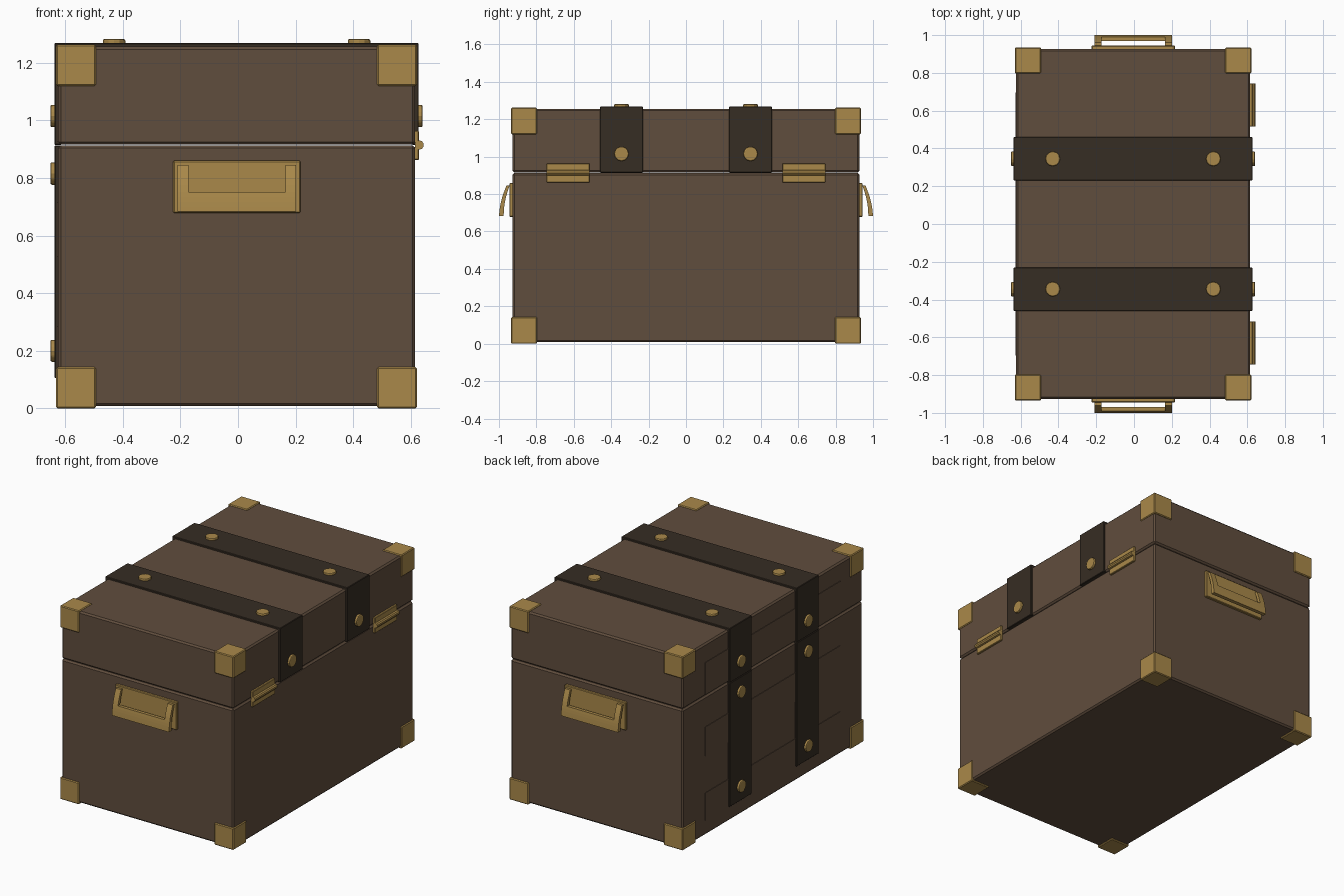
import bpy
import bmesh
from math import pi, sin
from mathutils import Matrix, Vector

cube = bpy.data.objects.get("Cube")
if cube:
    bpy.data.objects.remove(cube, do_unlink=True)


def material(name, rgb):
    m = bpy.data.materials.new(name)
    m.use_nodes = True
    m.diffuse_color = (*rgb, 1)
    m.node_tree.nodes["Principled BSDF"].inputs["Base Color"].default_value = (*rgb, 1)
    return m


BROWN = material("brown leather", (0.118, 0.075, 0.047))
DARK = material("dark strap leather", (0.037, 0.026, 0.017))
BRASS = material("aged brass", (0.40, 0.25, 0.068))


def finish(name, bm, mat, bevel=0.0, segments=1):
    bmesh.ops.recalc_face_normals(bm, faces=bm.faces)
    mesh = bpy.data.meshes.new(name)
    bm.to_mesh(mesh)
    bm.free()
    mesh.materials.append(mat)
    ob = bpy.data.objects.new(name, mesh)
    bpy.context.collection.objects.link(ob)
    if bevel:
        mod = ob.modifiers.new("soft edges", "BEVEL")
        mod.width = bevel
        mod.segments = segments
    return ob


def add_box(bm, lo, hi):
    lo, hi = Vector(lo), Vector(hi)
    place = Matrix.Translation((lo + hi) / 2) @ Matrix.Diagonal((*(hi - lo), 1))
    bmesh.ops.create_cube(bm, size=1, matrix=place)


def box(name, lo, hi, mat, bevel=0.0):
    bm = bmesh.new()
    add_box(bm, lo, hi)
    return finish(name, bm, mat, bevel)


def cylinder(name, centre, axis, radius, depth, sides, mat, bevel=0.0):
    bm = bmesh.new()
    turn = Vector((0, 0, 1)).rotation_difference(Vector(axis)).to_matrix().to_4x4()
    bmesh.ops.create_cone(bm, cap_ends=True, segments=sides, radius1=radius,
                          radius2=radius, depth=depth,
                          matrix=Matrix.Translation(centre) @ turn)
    return finish(name, bm, mat, bevel, 2)


# Case dimensions
X0, X1, Y, SEAM, TOP = -0.625, 0.615, 0.927, 0.914, 1.256

# Chest body and lid
box("chest_body", (X0, -Y, 0.008), (X1, Y, SEAM - 0.001), BROWN, 0.01)
box("chest_lid", (X0, -Y, SEAM + 0.001), (X1, Y, TOP), BROWN, 0.01)

# Shallow panels on the opening side
for i, (low, high) in enumerate([(0.105, 0.285), (0.525, 0.715), (0.925, 1.135)]):
    box(f"side_panel_{i + 1}", (X0 - 0.003, -0.695, low), (X0 + 0.01, 0.695, high), BROWN)

# Brass corner caps
for ex, sx in ((X0 - 0.006, 1), (X1 + 0.006, -1)):
    for sy in (-1, 1):
        for ez, sz in ((0, 1), (TOP + 0.006, -1)):
            a = Vector((ex, sy * 0.935, ez))
            b = a + Vector((sx * 0.138, -sy * 0.138, sz * 0.143))
            lo = [min(p) for p in zip(a, b)]
            hi = [max(p) for p in zip(a, b)]
            box("corner_cap", lo, hi, BRASS, 0.005)

# Straps with rivets
T = 0.012
for s in (-1, 1):
    y0, y1, yc = s * 0.345 - 0.115, s * 0.345 + 0.115, s * 0.345
    bm = bmesh.new()
    profile = [(X0 - T, SEAM), (X0 - T, TOP + T), (X1 + T, TOP + T), (X1 + T, SEAM),
               (X1 - T, SEAM), (X1 - T, TOP - T), (X0 + T, TOP - T), (X0 + T, SEAM)]
    face = bm.faces.new([bm.verts.new((x, y0, z)) for x, z in profile])
    out = bmesh.ops.extrude_face_region(bm, geom=[face])
    bmesh.ops.translate(bm, vec=(0, y1 - y0, 0),
                        verts=[v for v in out["geom"] if isinstance(v, bmesh.types.BMVert)])
    finish("lid_strap", bm, DARK, 0.003)
    box("body_strap", (X0 - T, y0, 0.105), (X0 + T, y1, SEAM - 0.002), DARK, 0.003)
    for x in (-0.43, 0.42):
        cylinder("top_rivet", (x, yc, TOP + T), (0, 0, 1), 0.039, 0.028, 12, BRASS, 0.006)
    for z in (0.2, 0.815, 1.015):
        cylinder("side_rivet", (X0 - T, yc, z), (-1, 0, 0), 0.039, 0.028, 12, BRASS, 0.006)
    cylinder("hinge_side_rivet", (X1 + T, yc, 1.015), (1, 0, 0), 0.039, 0.028, 12, BRASS, 0.006)

# Hinges
for s in (-1, 1):
    yc = s * 0.63
    for low, high in ((0.862, 0.908), (0.92, 0.964)):
        box("hinge_leaf", (X1 - 0.005, yc - 0.115, low), (X1 + 0.013, yc + 0.115, high),
            BRASS, 0.003)
    cylinder("hinge_barrel", (X1 + 0.014, yc, SEAM), (0, 1, 0), 0.016, 0.23, 10, BRASS)


# Drop handles: curved bail made of two arms and a grip
def add_bent_bar(bm, side, x0, x1, t0, t1, steps=4):
    inner, outer = [], []
    for i in range(steps + 1):
        t = t0 + (t1 - t0) * i / steps
        y = 0.943 + 0.032 * t + 0.008 * sin(pi * t)
        z = 0.845 - 0.162 * t
        inner.append((y, z))
        outer.append((y + 0.017 + 0.008 * t, z))
    ring = inner + outer[::-1]
    face = bm.faces.new([bm.verts.new((x0, side * y, z)) for y, z in ring])
    out = bmesh.ops.extrude_face_region(bm, geom=[face])
    bmesh.ops.translate(bm, vec=(x1 - x0, 0, 0),
                        verts=[v for v in out["geom"] if isinstance(v, bmesh.types.BMVert)])


for side in (-1, 1):
    ys = sorted((side * 0.92, side * 0.944))
    box("handle_plate", (-0.225, ys[0], 0.678), (0.217, ys[1], 0.86), BRASS, 0.004)
    bm = bmesh.new()
    add_bent_bar(bm, side, -0.21, -0.172, 0, 0.58)
    add_bent_bar(bm, side, 0.164, 0.202, 0, 0.58)
    add_bent_bar(bm, side, -0.21, 0.202, 0.58, 1)
    finish("handle_bail", bm, BRASS)
